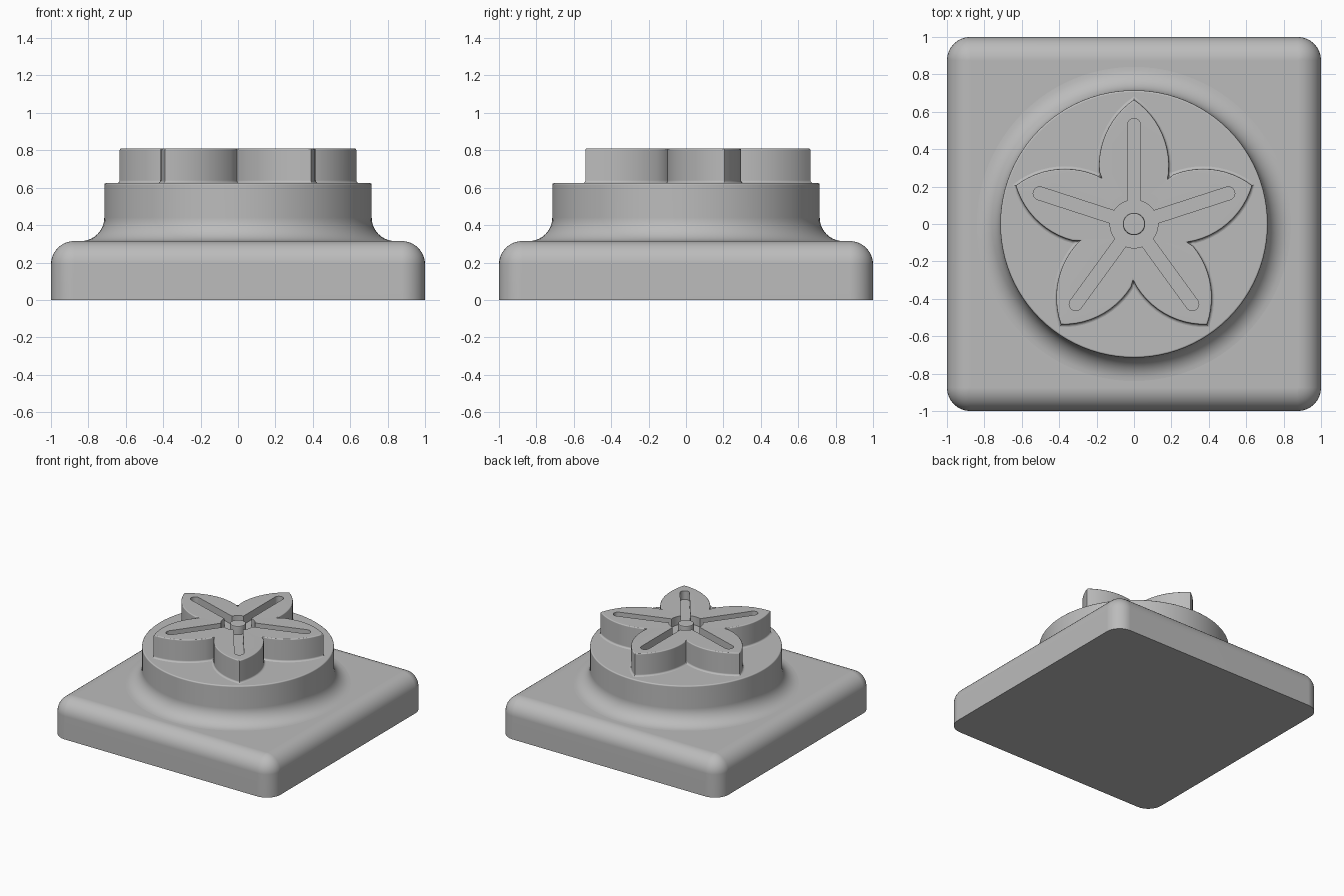
import bpy, bmesh
from math import sin, cos, pi, radians, atan2, sqrt
from mathutils import Vector, Matrix

cube = bpy.data.objects.get("Cube")
if cube:
    bpy.data.objects.remove(cube)

grey = bpy.data.materials.new("stone grey")
grey.use_nodes = True
grey.diffuse_color = (0.5, 0.5, 0.5, 1)
grey.node_tree.nodes["Principled BSDF"].inputs["Base Color"].default_value = (0.5, 0.5, 0.5, 1)

BASE_TOP, COLUMN_TOP, FLOWER_TOP, GROOVE_FLOOR = 0.315, 0.625, 0.81, 0.74


def arc(cx, cy, r, a0, a1, n):
    return [Vector((cx + r * cos(a0 + (a1 - a0) * i / n),
                    cy + r * sin(a0 + (a1 - a0) * i / n))) for i in range(n + 1)]


def turned(points, angle):
    return [Matrix.Rotation(angle, 2) @ p for p in points]


def offset(points, d):
    """Push a counter-clockwise outline outwards by d with mitred corners."""
    out = []
    for i, p in enumerate(points):
        a = (p - points[i - 1]).normalized()
        b = (points[(i + 1) % len(points)] - p).normalized()
        na, nb = Vector((a.y, -a.x)), Vector((b.y, -b.x))
        out.append(p + (na + nb) * d / (1 + na.dot(nb)))
    return out


def add_rings(bm, rings):
    """Join (outline, height) rings into a wall; returns the vertex rings."""
    loops = [[bm.verts.new((p.x, p.y, z)) for p in pts] for pts, z in rings]
    for low, high in zip(loops, loops[1:]):
        for i in range(len(low)):
            j = (i + 1) % len(low)
            bm.faces.new((low[i], low[j], high[j], high[i]))
    return loops


def loop_edges(bm, loop):
    return [bm.edges.get((loop[i - 1], loop[i])) for i in range(len(loop))]


def finish(name, bm):
    bmesh.ops.recalc_face_normals(bm, faces=bm.faces)
    mesh = bpy.data.meshes.new(name)
    bm.to_mesh(mesh)
    bm.free()
    mesh.materials.append(grey)
    mesh.shade_smooth()
    mesh.set_sharp_from_angle(angle=radians(35))
    obj = bpy.data.objects.new(name, mesh)
    bpy.context.collection.objects.link(obj)
    mod = obj.modifiers.new("even shading", 'WEIGHTED_NORMAL')
    mod.keep_sharp = True
    return obj


def solid(name, rings):
    bm = bmesh.new()
    loops = add_rings(bm, rings)
    bm.faces.new(loops[0])
    bm.faces.new(loops[-1])
    return finish(name, bm)


def circle(r, n=96):
    return arc(0, 0, r, 0, 2 * pi, n)[:-1]


def rounded_square(half, r):
    c = half - r
    pts = []
    for k in range(4):
        pts += turned(arc(c, c, r, 0, pi / 2, 8), k * pi / 2)
    return pts


# Square base with rounded corners and top edge
R = 0.125
rings = [(rounded_square(1, R), 0)]
for i in range(11):
    t = pi / 2 * i / 10
    inset = R * (1 - cos(t))
    rings.append((rounded_square(1 - inset, max(R - inset, 0.002)), BASE_TOP - R + R * sin(t)))
solid("base", rings)

# Round column with a flared foot and softened rim
rings = [(circle(0.84), BASE_TOP - 0.02)]
for i in range(11):
    t = pi / 2 * i / 10
    rings.append((circle(0.84 - R * sin(t)), BASE_TOP + R * (1 - cos(t))))
for i in range(4):
    t = pi / 6 * i
    rings.append((circle(0.705 + 0.01 * cos(t)), COLUMN_TOP - 0.01 + 0.01 * sin(t)))
solid("column", rings)

# Flower outline: each petal is two arcs meeting in a point
PETAL_R, cx, cy = 0.43, -0.243, 0.31
a_valley, a_tip = atan2(0.243 - cy, 0.176 - cx), atan2(0.665 - cy, -cx)
right_side = arc(cx, cy, PETAL_R, a_valley, a_tip, 12)
left_side = [Vector((-p.x, p.y)) for p in reversed(right_side)]
petal = right_side + left_side[1:-1]
flower = []
for k in range(5):
    flower += turned(petal, k * 2 * pi / 5)

# Groove outline: round hub with five round-ended arms
HUB, HALF, END = 0.128, 0.035, 0.53
a = atan2(HALF, sqrt(HUB ** 2 - HALF ** 2))
groove = []
for k in range(5):
    arm = arc(END, 0, HALF, -pi / 2, pi / 2, 10) + arc(0, 0, HUB, a, 2 * pi / 5 - a, 8)
    groove += turned(arm, pi / 2 + k * 2 * pi / 5)

# Flower block with the groove sunk into its top
bm = bmesh.new()
rings = []
for i in range(5):
    t = pi / 8 * i
    rings.append((offset(flower, 0.014 * (1 - sin(t))), COLUMN_TOP + 0.014 * (1 - cos(t))))
for i in range(4):
    t = pi / 6 * i
    rings.append((offset(flower, -0.008 * (1 - cos(t))), FLOWER_TOP - 0.008 * (1 - sin(t))))
outer = add_rings(bm, rings)
inner = add_rings(bm, [(groove, GROOVE_FLOOR), (groove, FLOWER_TOP)])
bm.faces.new(outer[0])
bm.faces.new(inner[0])
bmesh.ops.triangle_fill(bm, use_beauty=True, normal=(0, 0, 1),
                        edges=loop_edges(bm, outer[-1]) + loop_edges(bm, inner[-1]))
finish("flower", bm)

# Pin in the middle of the hub
solid("centre_pin", [(circle(0.06, 40), GROOVE_FLOOR - 0.01), (circle(0.06, 40), FLOWER_TOP - 0.01),
                     (circle(0.057, 40), FLOWER_TOP - 0.003), (circle(0.05, 40), FLOWER_TOP)])
